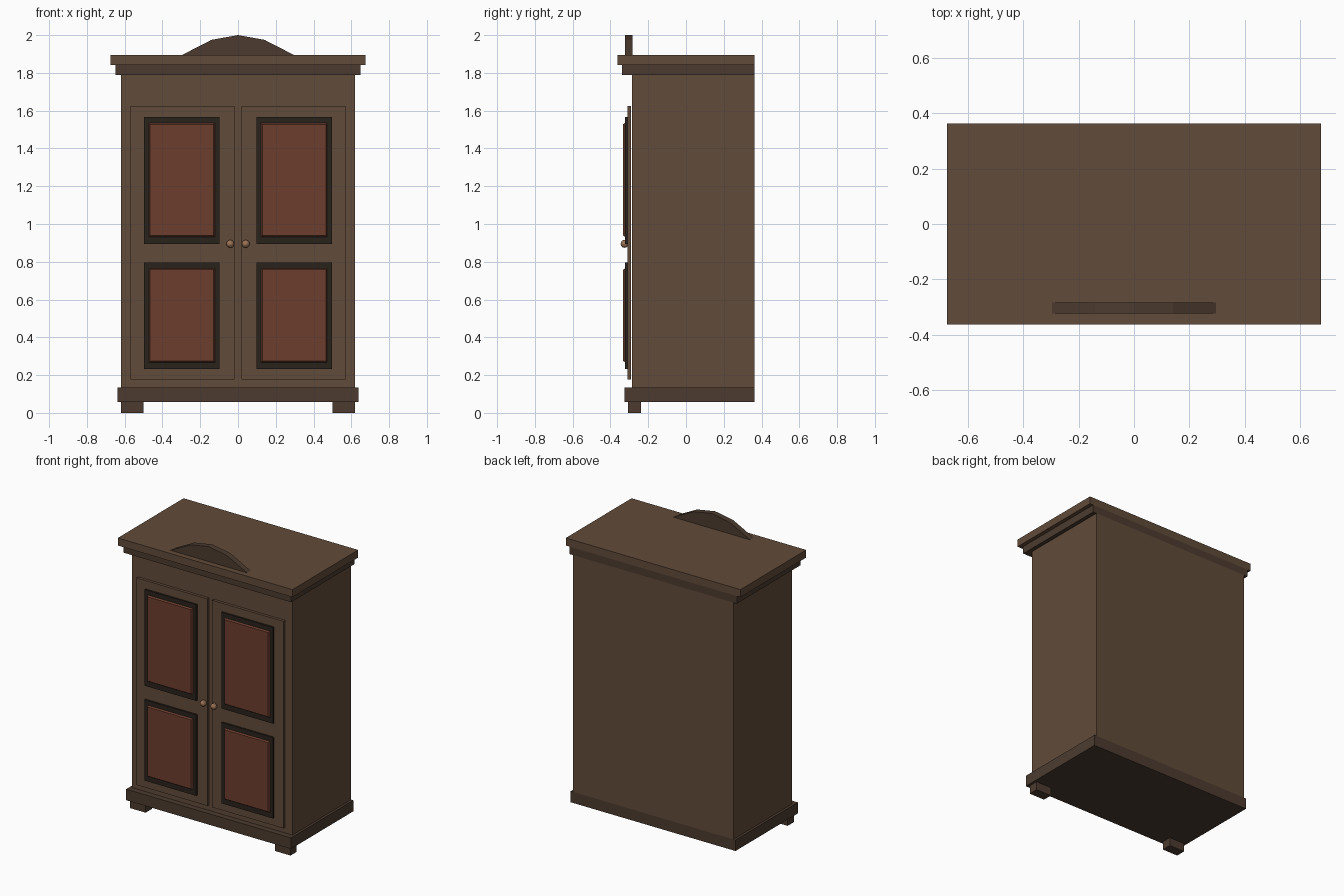
import bpy, bmesh
from mathutils import Matrix

if "Cube" in bpy.data.objects:
    bpy.data.objects.remove(bpy.data.objects["Cube"])


def material(name, rgb):
    m = bpy.data.materials.new(name)
    m.diffuse_color = (*rgb, 1)
    m.use_nodes = True
    m.node_tree.nodes["Principled BSDF"].inputs["Base Color"].default_value = m.diffuse_color
    return m


WOOD = material("wood", (0.120, 0.070, 0.041))
DARK = material("dark wood", (0.072, 0.044, 0.029))
TRIM = material("trim", (0.023, 0.016, 0.012))
PANEL = material("panel", (0.150, 0.047, 0.027))
BRASS = material("knob metal", (0.33, 0.17, 0.09))


def finish(name, bm, mat):
    bmesh.ops.recalc_face_normals(bm, faces=bm.faces)
    me = bpy.data.meshes.new(name)
    bm.to_mesh(me)
    bm.free()
    me.materials.append(mat)
    ob = bpy.data.objects.new(name, me)
    bpy.context.collection.objects.link(ob)
    return ob


def box(name, x, y, z, mat, taper=0.0):
    """Box from (min, max) ranges; taper pulls in the edges of the front face."""
    bm = bmesh.new()
    bmesh.ops.create_cube(bm, size=1)
    for v in bm.verts:
        t = taper if v.co.y < 0 else 0
        v.co = [(r[0] + k) if c < 0 else (r[1] - k)
                for c, r, k in zip(v.co, (x, y, z), (t, 0, t))]
    return finish(name, bm, mat)


BACK = 0.363

# Carcass, base and stepped cornice
box("cabinet_body", (-0.62, 0.62), (-0.285, BACK), (0.135, 1.79), WOOD)
box("base_plinth", (-0.637, 0.637), (-0.325, BACK), (0.058, 0.135), DARK)
box("cornice_lower", (-0.648, 0.648), (-0.338, BACK), (1.79, 1.842), DARK)
box("cornice_upper", (-0.675, 0.675), (-0.363, BACK), (1.842, 1.895), WOOD)

# Arched crest on top
bm = bmesh.new()
arch = [(-0.3, 1.893), (-0.14, 1.975), (0, 2.0), (0.14, 1.975), (0.3, 1.893)]
face = bm.faces.new([bm.verts.new((x, -0.323, z)) for x, z in arch])
ext = bmesh.ops.extrude_face_region(bm, geom=[face], use_keep_orig=True)
for v in ext["geom"]:
    if isinstance(v, bmesh.types.BMVert):
        v.co.y = -0.283
finish("crest", bm, DARK)


def span(side, a, b):
    return tuple(sorted((side * a, side * b)))


# Feet, doors, panels and knobs, mirrored left and right
for side, tag in ((-1, "left"), (1, "right")):
    box(f"front_foot_{tag}", span(side, 0.5, 0.62), (-0.306, -0.237), (0, 0.058), DARK)
    box(f"door_{tag}", span(side, 0.018, 0.568), (-0.311, -0.292), (0.178, 1.625), WOOD)
    for row, z0, z1, p0, p1 in (("lower", 0.232, 0.797, 0.268, 0.765),
                                ("upper", 0.895, 1.567, 0.932, 1.535)):
        box(f"panel_trim_{row}_{tag}", span(side, 0.097, 0.497),
            (-0.323, -0.311), (z0, z1), TRIM)
        box(f"door_panel_{row}_{tag}", span(side, 0.122, 0.472),
            (-0.333, -0.323), (p0, p1), PANEL, taper=0.007)
    bm = bmesh.new()
    bmesh.ops.create_uvsphere(bm, u_segments=12, v_segments=8, radius=0.021,
                              matrix=Matrix.Translation((side * 0.041, -0.325, 0.895))
                              @ Matrix.Rotation(1.5708, 4, 'X'))
    finish(f"door_knob_{tag}", bm, BRASS)
